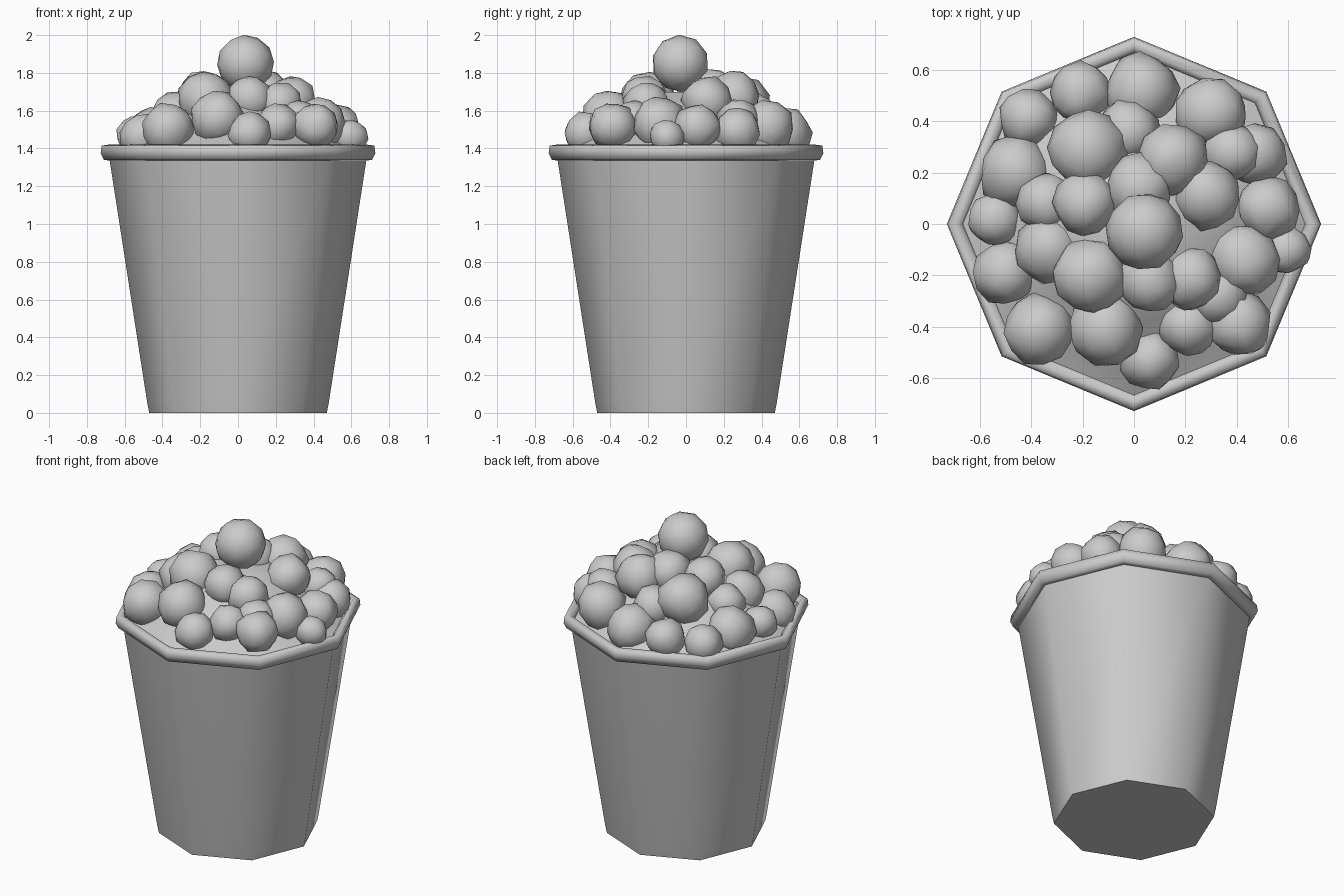
import bpy, math, random
from mathutils import Euler

if "Cube" in bpy.data.objects:
    bpy.data.objects.remove(bpy.data.objects["Cube"])

random.seed(4)

grey = bpy.data.materials.new("light_grey")
grey.diffuse_color = (0.6, 0.6, 0.6, 1)
grey.use_nodes = True
grey.node_tree.nodes["Principled BSDF"].inputs["Base Color"].default_value = grey.diffuse_color

SIDES = 8


def finish(obj, angle):
    obj.data.materials.append(grey)
    bpy.ops.object.select_all(action='DESELECT')
    obj.select_set(True)
    bpy.context.view_layer.objects.active = obj
    bpy.ops.object.shade_smooth_by_angle(angle=math.radians(angle))


def lathe(name, profile, closed=False, cap_start=False, cap_end=False, angle=50):
    """Spin a (radius, z) profile into an eight-sided solid."""
    verts, faces = [], []
    for r, z in profile:
        for i in range(SIDES):
            a = 2 * math.pi * i / SIDES
            verts.append((r * math.cos(a), r * math.sin(a), z))
    n = len(profile)
    for k in range(n if closed else n - 1):
        m = (k + 1) % n
        for i in range(SIDES):
            j = (i + 1) % SIDES
            faces.append((k * SIDES + i, k * SIDES + j, m * SIDES + j, m * SIDES + i))
    if cap_start:
        faces.append(tuple(reversed(range(SIDES))))
    if cap_end:
        faces.append(tuple(range((n - 1) * SIDES, n * SIDES)))
    mesh = bpy.data.meshes.new(name)
    mesh.from_pydata(verts, [], faces)
    obj = bpy.data.objects.new(name, mesh)
    bpy.context.collection.objects.link(obj)
    finish(obj, angle)
    return obj


# Tapered bucket and its rolled rim
lathe("bucket", [(0.47, 0.0), (0.48, 0.05), (0.68, 1.34)], cap_start=True)
lathe("rim", [(0.675, 1.335), (0.71, 1.34), (0.727, 1.375), (0.722, 1.415),
              (0.685, 1.42), (0.655, 1.38)], closed=True, angle=80)

# Mound that fills the gaps between the pieces
lathe("filling", [(0.67, 1.39), (0.56, 1.45), (0.40, 1.57), (0.20, 1.70)],
      cap_end=True, angle=60)

# Heaped round pieces: x, y, z, radius
pieces = [
    (0.04, -0.03, 1.85, .152), (-0.17, -0.20, 1.66, .155),
    (0.28, 0.11, 1.65, .14), (0.15, 0.25, 1.67, .15),
    (-0.18, 0.29, 1.63, .16), (-0.19, 0.08, 1.69, .13),
    (0.03, 0.52, 1.48, .15), (0.30, 0.43, 1.51, .15),
    (-0.46, 0.20, 1.47, .15), (-0.37, -0.41, 1.50, .145),
    (-0.11, -0.41, 1.56, .15), (0.06, -0.53, 1.48, .12),
    (0.41, -0.39, 1.52, .13), (0.22, -0.21, 1.63, .13),
    (0.43, -0.14, 1.53, .15), (0.52, 0.06, 1.51, .13),
    (0.47, 0.27, 1.49, .13), (-0.21, 0.51, 1.47, .125),
    (-0.41, 0.41, 1.45, .12), (-0.50, -0.19, 1.46, .13),
    (-0.33, -0.10, 1.57, .14), (0.21, -0.40, 1.52, .12),
    (0.59, -0.10, 1.46, .10), (-0.54, 0.02, 1.47, .11),
    # Pieces tucked between the larger ones
    (0.02, 0.14, 1.69, .14), (0.06, -0.22, 1.66, .13),
    (-0.02, 0.36, 1.57, .13), (-0.34, 0.08, 1.57, .12),
    (0.33, -0.28, 1.54, .12), (0.38, 0.28, 1.55, .12),
]
for k, (x, y, z, r) in enumerate(pieces):
    bpy.ops.mesh.primitive_ico_sphere_add(subdivisions=2, radius=r, location=(x, y, z))
    ball = bpy.context.object
    ball.name = f"popped_piece_{k + 1}"
    ball.rotation_euler = Euler([random.uniform(0, 6.28) for _ in range(3)])
    # Slightly lumpy surface
    if k:
        for v in ball.data.vertices:
            v.co *= random.uniform(0.9, 1.02)
    finish(ball, 60)
